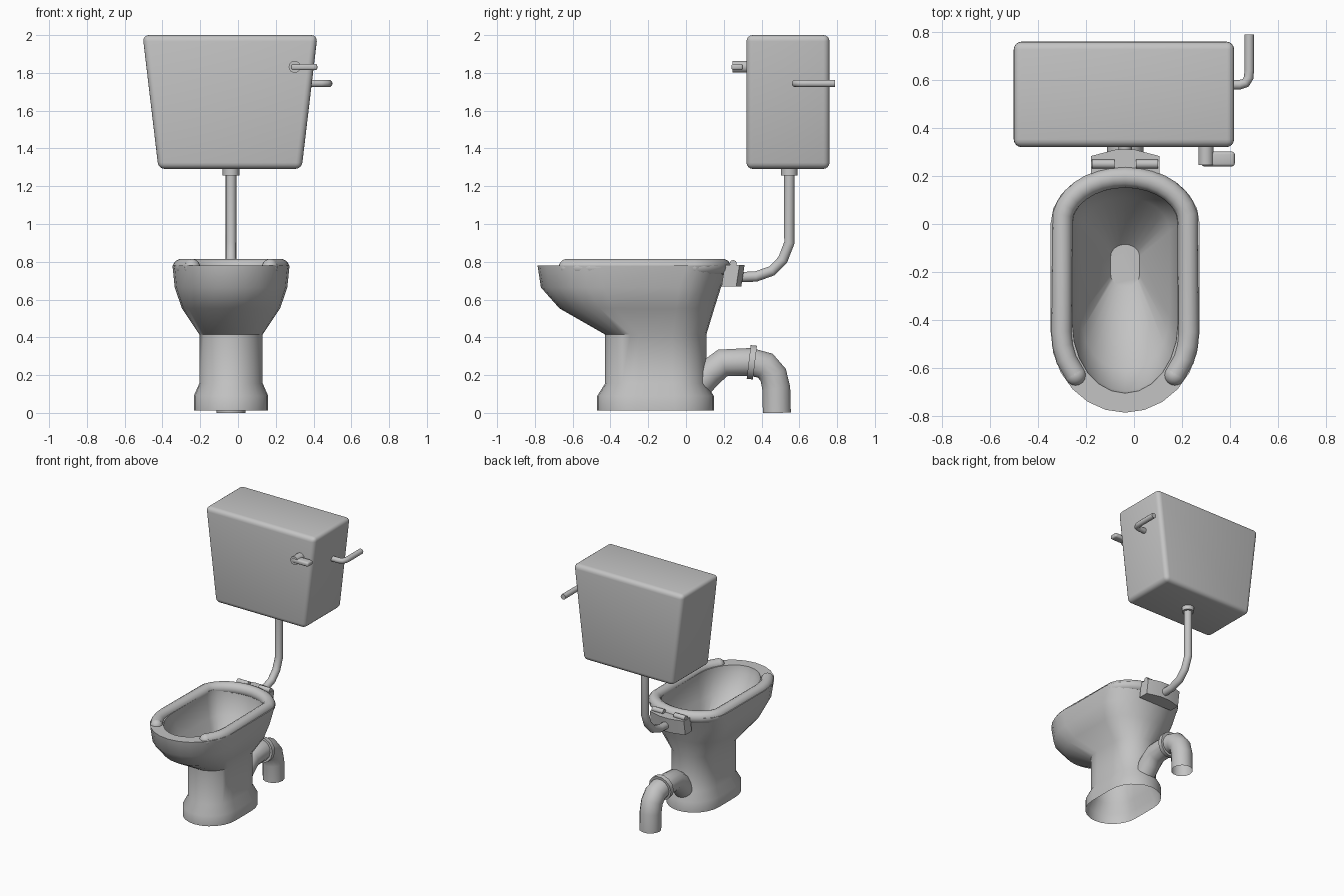
import bpy, bmesh
from math import sin, cos, pi, radians
from mathutils import Matrix, Vector

cube = bpy.data.objects.get("Cube")
if cube:
    bpy.data.objects.remove(cube, do_unlink=True)

CX = -0.037  # centre line of the pan

mat = bpy.data.materials.new("grey ceramic")
mat.use_nodes = True
GREY = (0.55, 0.55, 0.55, 1)
mat.diffuse_color = GREY
mat.node_tree.nodes["Principled BSDF"].inputs["Base Color"].default_value = GREY


def finish(ob, angle=40):
    ob.data.materials.clear()
    ob.data.materials.append(mat)
    bpy.ops.object.select_all(action='DESELECT')
    ob.select_set(True)
    bpy.context.view_layer.objects.active = ob
    bpy.ops.object.shade_smooth_by_angle(angle=radians(angle))
    return ob


def from_bmesh(name, bm, angle=40, recalc=True):
    if recalc:
        bmesh.ops.recalc_face_normals(bm, faces=bm.faces)
    me = bpy.data.meshes.new(name)
    bm.to_mesh(me)
    bm.free()
    ob = bpy.data.objects.new(name, me)
    bpy.context.collection.objects.link(ob)
    return finish(ob, angle)


def tube(name, points, radius, caps=True):
    """Round pipe along a list of points."""
    cu = bpy.data.curves.new(name, 'CURVE')
    cu.dimensions = '3D'
    cu.bevel_depth = radius
    cu.bevel_resolution = 5
    cu.use_fill_caps = caps
    sp = cu.splines.new('POLY')
    sp.points.add(len(points) - 1)
    for p, co in zip(sp.points, points):
        p.co = (*co, 1)
    ob = bpy.data.objects.new(name, cu)
    bpy.context.collection.objects.link(ob)
    bpy.ops.object.select_all(action='DESELECT')
    ob.select_set(True)
    bpy.context.view_layer.objects.active = ob
    bpy.ops.object.convert(target='MESH')
    return finish(bpy.context.view_layer.objects.active, 50)


def oval(z, half, front, back, cap_f, cap_b, n=6):
    """Ring with straight sides and elliptical ends, starting at the front cap."""
    pts = []
    for i in range(n * 2 + 1):
        t = pi + pi * i / (n * 2)
        pts.append(Vector((CX + half * cos(t), front + cap_f + cap_f * sin(t), z)))
    for i in range(n * 2 + 1):
        t = pi * i / (n * 2)
        pts.append(Vector((CX + half * cos(t), back - cap_b + cap_b * sin(t), z)))
    return pts


def prism(name, outline, z0, z1, lean=0.0, bevel=0.0):
    """Vertical extrusion of an outline, leaning along y."""
    bm = bmesh.new()
    low = [bm.verts.new((x, y - lean, z0)) for x, y in outline]
    high = [bm.verts.new((x, y, z1)) for x, y in outline]
    bm.faces.new(low[::-1])
    bm.faces.new(high)
    n = len(outline)
    for i in range(n):
        j = (i + 1) % n
        bm.faces.new((low[i], low[j], high[j], high[i]))
    if bevel:
        bmesh.ops.bevel(bm, geom=bm.edges[:], offset=bevel, segments=3,
                        profile=0.5, affect='EDGES')
    return from_bmesh(name, bm, 30)


# Pan: foot, stem, flared bowl, rim and hollow inside in one loft
rings = [
    oval(0.013, 0.197, -0.47, 0.147, 0.21, 0.21),
    oval(0.09, 0.197, -0.47, 0.147, 0.21, 0.21),
    oval(0.156, 0.168, -0.428, 0.108, 0.18, 0.18),
    oval(0.415, 0.168, -0.428, 0.108, 0.18, 0.18),
    oval(0.553, 0.26, -0.67, 0.15, 0.29, 0.2),
    oval(0.664, 0.298, -0.768, 0.185, 0.33, 0.22),
    oval(0.78, 0.31, -0.786, 0.235, 0.335, 0.23),
    oval(0.78, 0.22, -0.705, 0.16, 0.29, 0.16),
    oval(0.73, 0.218, -0.695, 0.155, 0.29, 0.16),
    oval(0.60, 0.185, -0.61, 0.11, 0.23, 0.14),
    oval(0.40, 0.06, -0.262, -0.085, 0.05, 0.05),
]
bm = bmesh.new()
loops = [[bm.verts.new(p) for p in ring] for ring in rings]
for a, b in zip(loops, loops[1:]):
    for i in range(len(a)):
        j = (i + 1) % len(a)
        bm.faces.new((a[i], a[j], b[j], b[i]))
bm.faces.new(loops[-1])
from_bmesh("pan", bm, 45, recalc=False)

# Raised horseshoe seat pad with round ends
SEAT_R, SEAT_Z = 0.044, 0.771
path = oval(SEAT_Z, 0.265, -0.745, 0.195, 0.295, 0.195, n=8)
path = path[17:] + path[:17]
back_part = path[:17]
left_front = [p for p in path[17:25] if p.y > -0.6]
tip = Vector((CX - 0.207, -0.63, SEAT_Z))
left = left_front + [tip]
right = [Vector((2 * CX - p.x, p.y, p.z)) for p in reversed(left)]
tube("seat_pad", right + back_part[1:-1] + left, SEAT_R)
for side, label in ((1, "left"), (-1, "right")):
    bm = bmesh.new()
    bmesh.ops.create_uvsphere(bm, u_segments=16, v_segments=10, radius=SEAT_R,
                              matrix=Matrix.Translation((CX + side * 0.207, tip.y, SEAT_Z)))
    from_bmesh("seat_end_" + label, bm, 60)

# Hinge block behind the rim and its two pins
half = [(0.143, 0.205), (0.143, 0.283), (0.04, 0.31)]
outline = [(CX + x, y) for x, y in half] + [(CX - x, y) for x, y in reversed(half)]
prism("hinge_block", outline, 0.67, 0.782, lean=0.017)
for side, label in ((1, "left"), (-1, "right")):
    tube("hinge_pin_" + label, [(CX + side * 0.045, 0.25, 0.79),
                                (CX + side * 0.138, 0.25, 0.79)], 0.019)

# Cistern: tapered box with rounded edges
bm = bmesh.new()
bmesh.ops.create_cube(bm, size=1)
for v in bm.verts:
    w = 0.463 if v.co.z > 0 else 0.379
    v.co = (-0.042 + (w if v.co.x > 0 else -w),
            0.76 if v.co.y > 0 else 0.32,
            2.0 if v.co.z > 0 else 1.292)
bmesh.ops.bevel(bm, geom=bm.edges[:], offset=0.033, segments=4,
                profile=0.5, affect='EDGES')
from_bmesh("cistern", bm, 40)

# Flush pipe from cistern to pan, with collar
tube("flush_pipe", [(CX, y, z) for y, z in (
    (0.547, 1.30), (0.547, 0.90), (0.512, 0.81), (0.455, 0.752),
    (0.37, 0.722), (0.25, 0.717))], 0.028)
tube("flush_collar", [(CX, 0.547, 1.258), (CX, 0.547, 1.30)], 0.044)

# Waste pipe with collar
tube("waste_pipe", [(CX, y, z) for y, z in (
    (0.05, 0.13), (0.13, 0.215), (0.195, 0.265), (0.34, 0.27), (0.42, 0.25),
    (0.462, 0.2), (0.478, 0.13), (0.481, 0))], 0.076, caps=False)
tube("waste_collar", [(CX, 0.332, 0.27), (CX, 0.365, 0.266)], 0.092)

# Flush lever on the cistern front
tube("lever_shaft", [(0.3, 0.245, 1.832), (0.3, 0.34, 1.832)], 0.032)
prism("lever_handle", [(0.28, 0.24), (0.42, 0.24), (0.42, 0.302), (0.28, 0.302)],
      1.814, 1.848, bevel=0.012)

# Water supply pipe on the left side
tube("supply_pipe", [(0.35, 0.58, 1.744), (0.44, 0.58, 1.744), (0.465, 0.588, 1.744),
                     (0.478, 0.61, 1.744), (0.48, 0.64, 1.744), (0.48, 0.79, 1.744)], 0.02)
